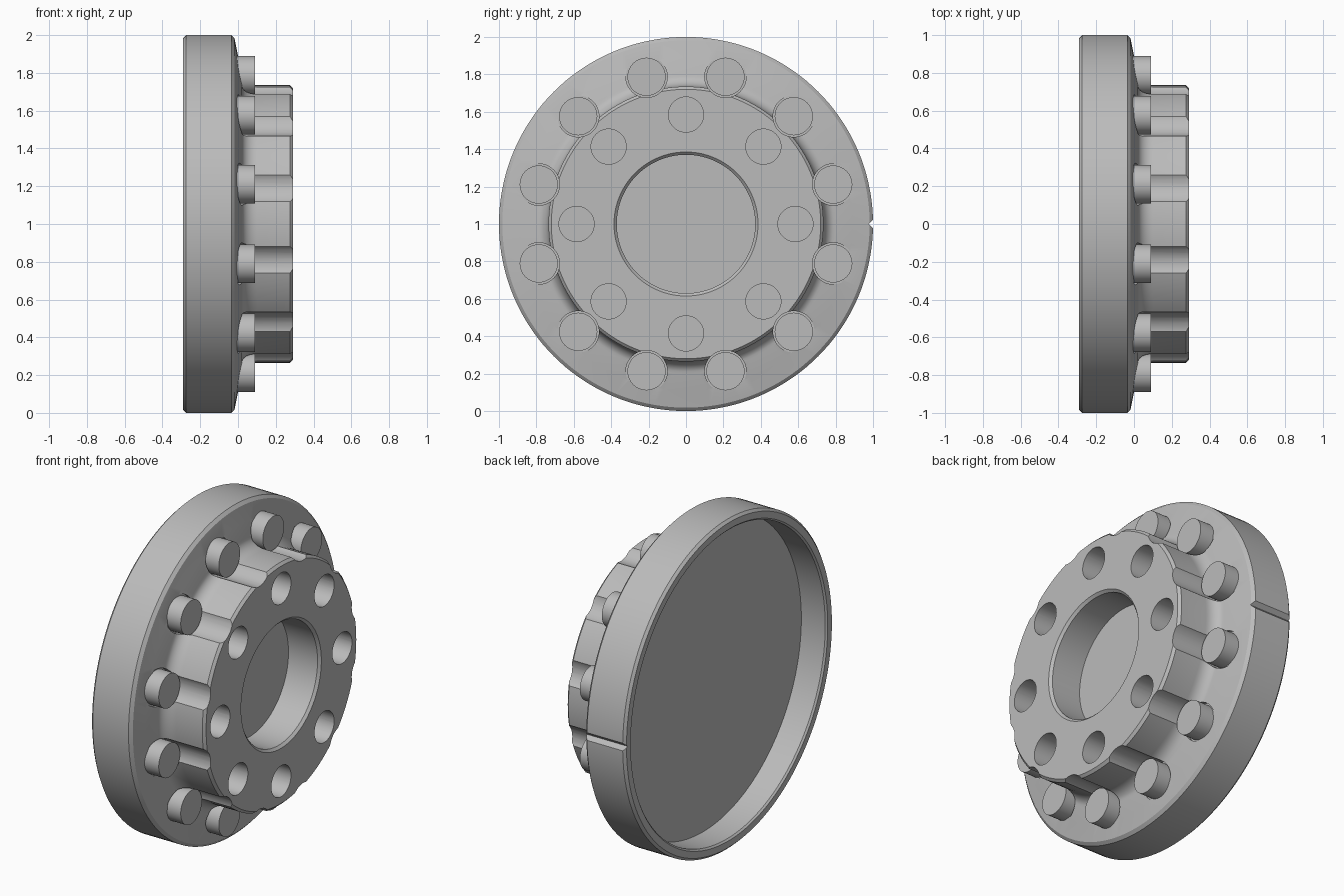
import bpy, bmesh
from math import sin, cos, pi, radians
from mathutils import Matrix, Vector

if "Cube" in bpy.data.objects:
    bpy.data.objects.remove(bpy.data.objects["Cube"])

CENTRE = Vector((0, 0, 1))

steel = bpy.data.materials.new("plain_grey")
steel.use_nodes = True
grey = (0.5, 0.5, 0.5, 1)
steel.diffuse_color = grey
steel.node_tree.nodes["Principled BSDF"].inputs["Base Color"].default_value = grey


def finish(name, bm):
    bmesh.ops.recalc_face_normals(bm, faces=bm.faces)
    mesh = bpy.data.meshes.new(name)
    bm.to_mesh(mesh)
    bm.free()
    mesh.materials.append(steel)
    obj = bpy.data.objects.new(name, mesh)
    obj.location = CENTRE
    bpy.context.collection.objects.link(obj)
    return obj


def lathe(name, profile, steps=144):
    """Turn an (x, radius) profile about the x axis."""
    bm = bmesh.new()
    verts = [bm.verts.new((x, 0, r)) for x, r in profile]
    edges = [bm.edges.new(pair) for pair in zip(verts, verts[1:])]
    bmesh.ops.spin(bm, geom=verts + edges, cent=(0, 0, 0), axis=(1, 0, 0),
                   angle=2 * pi, steps=steps, use_merge=True)
    bmesh.ops.remove_doubles(bm, verts=bm.verts, dist=1e-5)
    return finish(name, bm)


def cylinder_ring(name, count, start, ring, radius, x0, x1, segments=48):
    """Cylinders along x, evenly spaced around the axis."""
    bm = bmesh.new()
    for i in range(count):
        a = start + 2 * pi * i / count
        place = Matrix.Translation(((x0 + x1) / 2, ring * cos(a), ring * sin(a)))
        bmesh.ops.create_cone(bm, cap_ends=True, segments=segments, radius1=radius,
                              radius2=radius, depth=x1 - x0,
                              matrix=place @ Matrix.Rotation(pi / 2, 4, 'Y'))
    return finish(name, bm)


def cut(target, cutter):
    cutter.hide_render = True
    mod = target.modifiers.new(cutter.name, 'BOOLEAN')
    mod.operation, mod.solver, mod.object = 'DIFFERENCE', 'EXACT', cutter
    bpy.context.view_layer.objects.active = target
    bpy.ops.object.modifier_apply(modifier=mod.name)
    bpy.data.objects.remove(cutter)


# Flange and hub: recessed back, bevelled rim, sloped face, fillet, hub, blind bore
fillet = [(0.10 - 0.08 * sin(t), 0.80 - 0.065 * cos(t))
          for t in (radians(90 - 11.25 * i) for i in range(9))]
body = lathe("flange_and_hub", [
    (-0.12, 0), (-0.12, 0.935), (-0.28, 0.935), (-0.29, 0.945),
    (-0.29, 0.985), (-0.275, 1.0), (-0.035, 1.0), (-0.018, 0.982),
    (0.0, 0.89)] + fillet + [
    (0.275, 0.735), (0.29, 0.72), (0.29, 0.385), (0.275, 0.37),
    (0.08, 0.37), (0.08, 0)])

# Stud pockets scallop the hub; face holes are blind
cut(body, cylinder_ring("pocket_cutter", 12, pi / 12, 0.815, 0.111, 0.0, 0.4))
cut(body, cylinder_ring("hole_cutter", 8, 0, 0.585, 0.094, 0.06, 0.4))

# Small V notch across the rim
notch = bmesh.new()
bmesh.ops.create_cube(notch, size=1, matrix=Matrix.Translation((0, 1.008, 0))
                      @ Matrix.Rotation(pi / 4, 4, 'X') @ Matrix.Diagonal((1, 0.045, 0.045, 1)))
cut(body, finish("notch_cutter", notch))

# Twelve round studs standing in the pockets
studs = cylinder_ring("studs", 12, pi / 12, 0.815, 0.102, -0.04, 0.09)

# Smooth the round walls, keep the edges crisp
bpy.context.view_layer.update()
bpy.ops.object.select_all(action='DESELECT')
for part in (body, studs):
    part.select_set(True)
bpy.context.view_layer.objects.active = body
bpy.ops.object.shade_smooth_by_angle(angle=radians(30))
